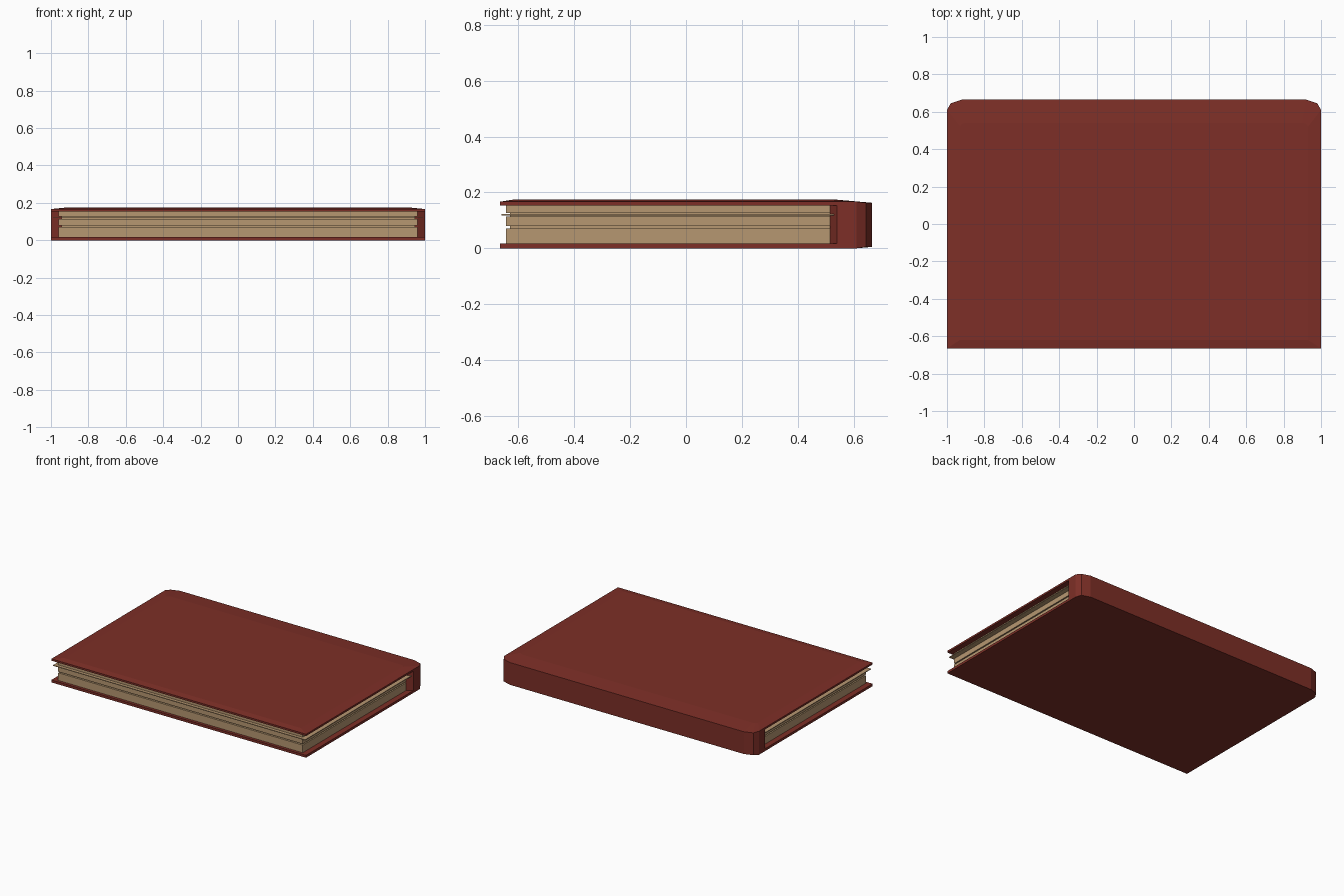
import bpy, bmesh

if "Cube" in bpy.data.objects:
    bpy.data.objects.remove(bpy.data.objects["Cube"])


def material(name, rgb):
    m = bpy.data.materials.new(name)
    m.diffuse_color = (*rgb, 1)
    m.use_nodes = True
    m.node_tree.nodes["Principled BSDF"].inputs["Base Color"].default_value = m.diffuse_color
    return m


RED = material("leather red", (0.205, 0.028, 0.020))
PAPER = material("aged paper", (0.47, 0.31, 0.165))


def loft(name, rings, mat):
    """Closed solid through stacked rings of equal point count."""
    bm = bmesh.new()
    vs = [[bm.verts.new(p) for p in r] for r in rings]
    n = len(vs[0])
    bm.faces.new(vs[0])
    bm.faces.new(vs[-1])
    for a, b in zip(vs, vs[1:]):
        for i in range(n):
            j = (i + 1) % n
            bm.faces.new((a[i], a[j], b[j], b[i]))
    bmesh.ops.recalc_face_normals(bm, faces=bm.faces)
    me = bpy.data.meshes.new(name)
    bm.to_mesh(me)
    bm.free()
    ob = bpy.data.objects.new(name, me)
    bpy.context.collection.objects.link(ob)
    me.materials.append(mat)
    return ob


def mirrored(half):
    return half + [(-x, y) for x, y in reversed(half)]


def at(outline, z, drop=0.0):
    # the spine end of the cover is shifted slightly in z
    return [(x, y, z + (drop if y > 0.62 else 0)) for x, y in outline]


def block(name, x, y0, y1, z0, z1):
    o = mirrored([(x, y0), (x, y1)])
    loft(name, [at(o, z0), at(o, z1)], PAPER)


# covers with clipped spine corners
corner = [(1, 0.61), (0.98, 0.645), (0.92, 0.665)]
cover = mirrored([(1, -0.665)] + corner)
crown = mirrored([(0.93, -0.62), (0.93, 0.52), (0.92, 0.535), (0.90, 0.54)])
loft("bottom_cover", [at(cover, 0.0, 0.005), at(cover, 0.017)], RED)
loft("top_cover", [at(cover, 0.154), at(cover, 0.167, -0.004), at(crown, 0.174)], RED)

# spine with chamfered inner edge
spine = mirrored([(0.96, 0.515), (1, 0.54)] + corner)
loft("spine", [at(spine, 0.012), at(spine, 0.160)], RED)

# page blocks, recessed gaps and one protruding loose sheet
block("lower_pages", 0.96, -0.645, 0.52, 0.016, 0.071)
block("page_gap", 0.945, -0.630, 0.52, 0.070, 0.080)
block("middle_pages", 0.96, -0.645, 0.52, 0.079, 0.114)
block("sheet_gap", 0.945, -0.630, 0.52, 0.113, 0.128)
block("loose_sheet", 0.99, -0.66, 0.53, 0.118, 0.123)
block("upper_pages", 0.96, -0.645, 0.52, 0.127, 0.155)
